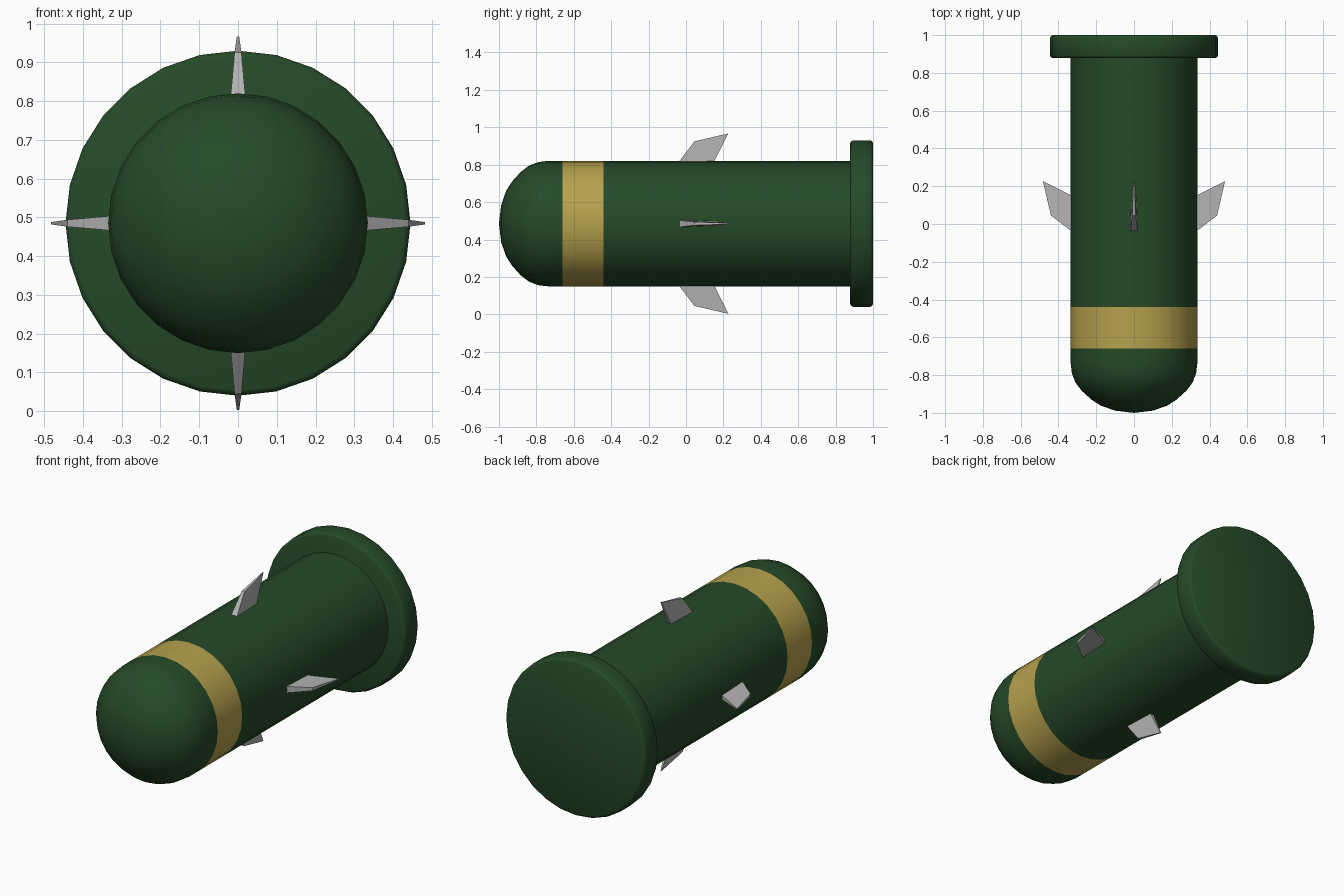
import bpy, bmesh, math
from mathutils import Matrix, Vector

if "Cube" in bpy.data.objects:
    bpy.data.objects.remove(bpy.data.objects["Cube"])

SIDES = 28
ZC = 0.485  # height of the long axis


def material(name, rgb):
    m = bpy.data.materials.new(name)
    m.diffuse_color = (*rgb, 1)
    m.use_nodes = True
    m.node_tree.nodes["Principled BSDF"].inputs["Base Color"].default_value = m.diffuse_color
    return m


green = material("dark green", (0.019, 0.068, 0.021))
gold = material("gold", (0.47, 0.36, 0.075))
grey = material("light grey", (0.45, 0.45, 0.45))


def finish(bm, name, mats, smooth=None):
    bmesh.ops.recalc_face_normals(bm, faces=bm.faces)
    me = bpy.data.meshes.new(name)
    bm.to_mesh(me)
    bm.free()
    ob = bpy.data.objects.new(name, me)
    bpy.context.collection.objects.link(ob)
    for m in mats:
        me.materials.append(m)
    if smooth:
        bpy.ops.object.select_all(action='DESELECT')
        ob.select_set(True)
        bpy.context.view_layer.objects.active = ob
        bpy.ops.object.shade_smooth_by_angle(angle=math.radians(smooth))
    return ob


def lathe(profile):
    """Spin (y, radius) points around the long axis; radius 0 closes an end."""
    bm = bmesh.new()
    rings = []
    for y, r in profile:
        n = SIDES if r > 0 else 1
        rings.append([bm.verts.new((r * math.sin(2 * math.pi * i / SIDES), y,
                                    ZC + r * math.cos(2 * math.pi * i / SIDES)))
                      for i in range(n)])
    for a, b in zip(rings, rings[1:]):
        for i in range(SIDES):
            j = (i + 1) % SIDES
            quad = [a[i % len(a)], a[j % len(a)], b[j % len(b)], b[i % len(b)]]
            bm.faces.new(list(dict.fromkeys(quad)))
    return bm


# Round-nosed body with a gold band
body = lathe([(-1, 0), (-0.988, 0.10), (-0.962, 0.175), (-0.93, 0.225),
              (-0.885, 0.275), (-0.84, 0.31), (-0.79, 0.329), (-0.74, 0.335),
              (-0.66, 0.335), (-0.44, 0.335), (0.89, 0.335), (0.89, 0)])
for f in body.faces:
    if -0.66 < f.calc_center_median().y < -0.44:
        f.material_index = 1
finish(body, "body", [green, gold], 40)

# Rear flange with softened rims
finish(lathe([(0.878, 0), (0.878, 0.43), (0.883, 0.44), (0.893, 0.445),
              (0.985, 0.445), (0.995, 0.44), (1, 0.43), (1, 0)]),
       "rear_flange", [green], 40)

# Four swept, tapered fins: (y, distance from axis, half thickness)
FIN = [(-0.05, 0.315, 0.020), (0.045, 0.44, 0.009),
       (0.226, 0.482, 0.003), (0.143, 0.315, 0.013)]
for k, label in enumerate(("top", "right", "bottom", "left")):
    bm = bmesh.new()
    rot = Matrix.Rotation(k * math.pi / 2, 3, 'Y')
    s1, s2 = [[bm.verts.new(rot @ Vector((s * t, y, r)) + Vector((0, 0, ZC)))
               for y, r, t in FIN] for s in (-1, 1)]
    bm.faces.new(s1)
    bm.faces.new(s2)
    for i in range(4):
        j = (i + 1) % 4
        bm.faces.new((s1[i], s1[j], s2[j], s2[i]))
    finish(bm, label + "_fin", [grey])
